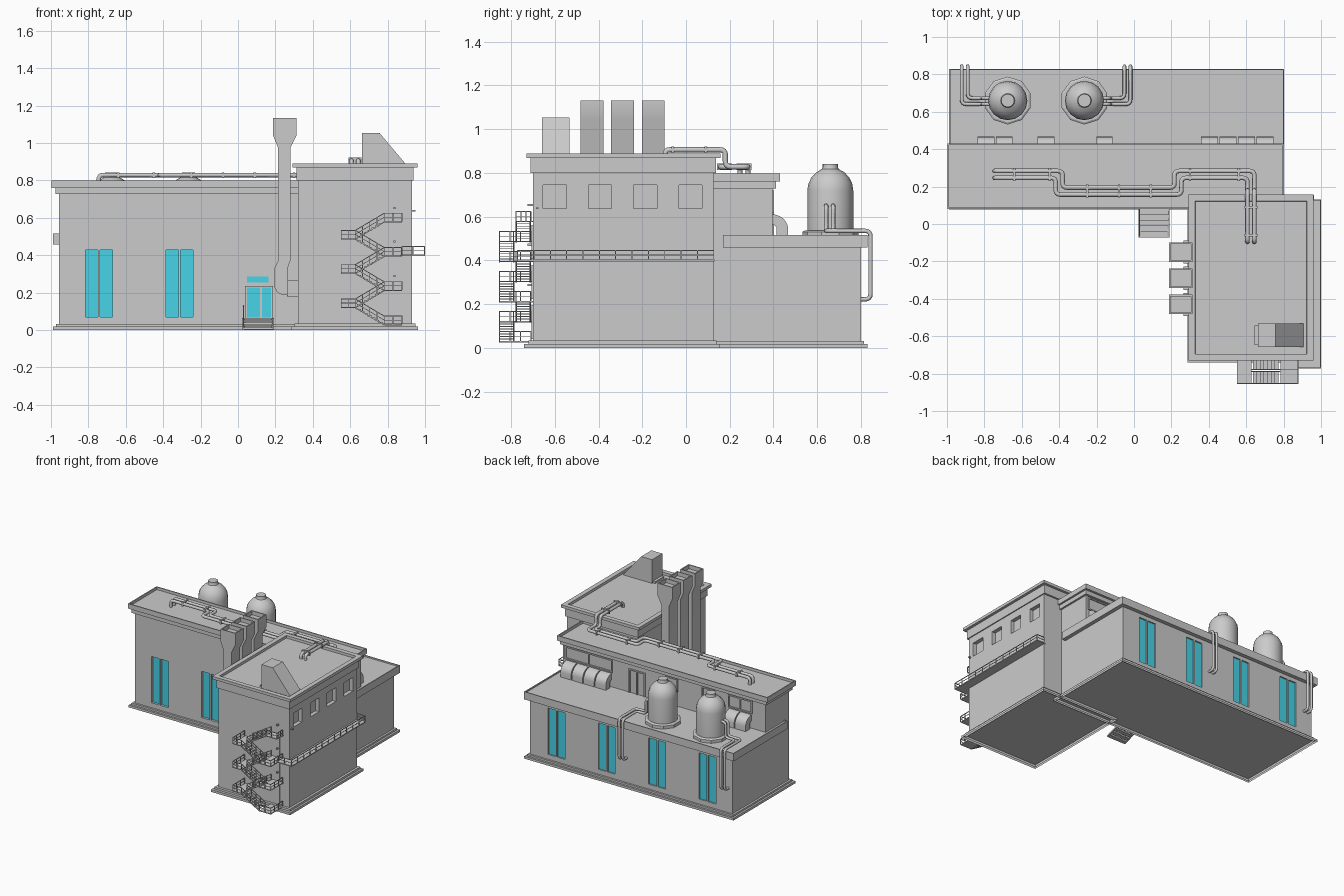
import bpy, bmesh, math
from mathutils import Vector, Matrix

cube = bpy.data.objects.get("Cube")
if cube:
    bpy.data.objects.remove(cube, do_unlink=True)


def material(name, rgb):
    m = bpy.data.materials.new(name)
    m.use_nodes = True
    m.diffuse_color = (*rgb, 1)
    m.node_tree.nodes["Principled BSDF"].inputs["Base Color"].default_value = (*rgb, 1)
    return m


GREY = material("concrete grey", (0.6, 0.6, 0.6))
CYAN = material("cyan glass", (0.065, 0.67, 0.82))


def finish(bm, name, mat=GREY, smooth=False):
    bmesh.ops.recalc_face_normals(bm, faces=bm.faces)
    me = bpy.data.meshes.new(name)
    bm.to_mesh(me)
    bm.free()
    me.materials.append(mat)
    ob = bpy.data.objects.new(name, me)
    bpy.context.collection.objects.link(ob)
    if smooth:
        bpy.ops.object.select_all(action='DESELECT')
        ob.select_set(True)
        bpy.context.view_layer.objects.active = ob
        bpy.ops.object.shade_smooth_by_angle(angle=math.radians(35))
    return ob


def box(bm, x0, x1, y0, y1, z0, z1):
    mat = Matrix.Translation(((x0 + x1) / 2, (y0 + y1) / 2, (z0 + z1) / 2)) @ \
        Matrix.Diagonal((x1 - x0, y1 - y0, z1 - z0, 1))
    return bmesh.ops.create_cube(bm, size=1, matrix=mat)["verts"]


def bar(bm, a, b, r=0.0022):
    a, b = Vector(a), Vector(b)
    d = b - a
    mat = Matrix.Translation((a + b) / 2) @ d.to_track_quat('Z', 'Y').to_matrix().to_4x4() @ \
        Matrix.Diagonal((2 * r, 2 * r, d.length, 1))
    bmesh.ops.create_cube(bm, size=1, matrix=mat)


def boxes(name, items, mat=GREY):
    bm = bmesh.new()
    for it in items:
        box(bm, *it)
    return finish(bm, name, mat)


def sink(bm, face, rim, depth):
    # flat rim around a straight-sided recess
    bmesh.ops.inset_region(bm, faces=[face], thickness=rim)
    bmesh.ops.inset_region(bm, faces=[face], thickness=0.0005)
    bmesh.ops.translate(bm, verts=face.verts, vec=(0, 0, -depth))


def sunk_box(bm, dims, rim, depth):
    top = max({f for v in box(bm, *dims) for f in v.link_faces},
              key=lambda f: f.calc_center_median().z)
    sink(bm, top, rim, depth)


def carve(ob, items):
    cutter = boxes("cutter", items)
    cutter.hide_render = True
    mod = ob.modifiers.new("recess", 'BOOLEAN')
    mod.operation, mod.solver, mod.object = 'DIFFERENCE', 'EXACT', cutter
    bpy.context.view_layer.objects.active = ob
    bpy.ops.object.modifier_apply(modifier="recess")
    bpy.data.objects.remove(cutter, do_unlink=True)


def extrude(bm, pts, vec):
    f = bm.faces.new([bm.verts.new(p) for p in pts])
    g = bmesh.ops.extrude_face_region(bm, geom=[f])["geom"]
    bmesh.ops.translate(bm, verts=[v for v in g if isinstance(v, bmesh.types.BMVert)], vec=vec)


def lathe(bm, rings, x, y, steps, turn=0):
    c, s = math.cos(turn), math.sin(turn)
    verts = [bm.verts.new((x + r * c, y + r * s, z)) for r, z in rings]
    edges = [bm.edges.new(e) for e in zip(verts, verts[1:])]
    bmesh.ops.spin(bm, geom=verts + edges, cent=(x, y, 0), axis=(0, 0, 1), angle=math.tau, steps=steps)
    bmesh.ops.remove_doubles(bm, verts=bm.verts, dist=0.0005)


def pipe(name, pts, r=0.012, bend=0.025):
    # round each corner of the path, then sweep a circle along it
    pts = [Vector(p) for p in pts]
    path = [pts[0]]
    for p, c, n in zip(pts, pts[1:], pts[2:]):
        b = min(bend, (p - c).length * 0.45, (n - c).length * 0.45)
        s, e = c + (p - c).normalized() * b, c + (n - c).normalized() * b
        path += [s.lerp(c, t).lerp(c.lerp(e, t), t) for t in (0, 0.25, 0.5, 0.75, 1)]
    path.append(pts[-1])
    cu = bpy.data.curves.new(name, 'CURVE')
    cu.dimensions = '3D'
    cu.bevel_depth, cu.bevel_resolution, cu.use_fill_caps = r, 2, True
    sp = cu.splines.new('POLY')
    sp.points.add(len(path) - 1)
    for q, p in zip(sp.points, path):
        q.co = (*p, 1)
    sp.use_smooth = True
    cu.materials.append(GREY)
    bpy.context.collection.objects.link(bpy.data.objects.new(name, cu))


# Walls
hall = boxes("hall_walls", [(-0.957, 0.773, 0.107, 0.395, 0.025, 0.77)])
rear = boxes("rear_walls", [(-0.957, 0.773, 0.39, 0.80, 0.025, 0.47)])
tower = boxes("tower_walls", [(0.322, 0.93, -0.70, 0.125, 0.025, 0.82)])

# Tall paired windows, recessed
back = [(-0.743 + 0.43 * k + s * 0.039 - 0.033, -0.743 + 0.43 * k + s * 0.039 + 0.033)
        for k in range(4) for s in (-1, 1)]
front = back[:4]
carve(hall, [(a, b, 0.09, 0.13, 0.07, 0.428) for a, b in front])
carve(rear, [(a, b, 0.784, 0.82, 0.07, 0.428) for a, b in back])
boxes("tall_windows", [(a, b, 0.124, 0.131, 0.07, 0.428) for a, b in front] +
      [(a, b, 0.783, 0.79, 0.07, 0.428) for a, b in back], CYAN)

# Tower side windows
carve(tower, [(0.90, 0.95, y - 0.053, y + 0.053, 0.638, 0.745)
              for y in [-0.60 + 0.207 * k for k in range(4)]])

# Stepped plinths, open underneath
bm = bmesh.new()
for dims in [(-0.988, 0.803, 0.077, 0.83, 0, 0.018), (-0.973, 0.788, 0.092, 0.815, 0, 0.032),
             (0.287, 0.963, -0.74, 0.155, 0, 0.018), (0.302, 0.948, -0.72, 0.14, 0, 0.034)]:
    box(bm, *dims)
under = [f for f in bm.faces if f.calc_center_median().z < 0.001]
bmesh.ops.recalc_face_normals(bm, faces=bm.faces)
bmesh.ops.delete(bm, geom=under, context='FACES_ONLY')
finish(bm, "plinths")

# Roof rims with bands below
bm = bmesh.new()
sunk_box(bm, (-0.997, 0.803, 0.08, 0.43, 0.76, 0.798), 0.012, 0.02)
box(bm, -0.977, 0.788, 0.092, 0.412, 0.728, 0.762)
finish(bm, "hall_roof")
bm = bmesh.new()
sunk_box(bm, (-0.988, 0.803, 0.17, 0.83, 0.458, 0.517), 0.01, 0.01)
finish(bm, "rear_roof")
bm = bmesh.new()
sunk_box(bm, (0.292, 0.959, -0.73, 0.157, 0.868, 0.89), 0.05, 0.02)
box(bm, 0.314, 0.938, -0.712, 0.138, 0.80, 0.87)
finish(bm, "tower_roof")

# Roof vent with sloped back
bm = bmesh.new()
vent = [(0.663, 0.86), (0.663, 1.053), (0.757, 1.053), (0.907, 0.875), (0.907, 0.86)]
extrude(bm, [(x, -0.658, z) for x, z in vent], (0, 0.125, 0))
box(bm, 0.643, 0.67, -0.648, -0.543, 0.86, 0.885)
finish(bm, "roof_vent")

# Three exhaust stacks
profile = [(0.273, 0.185), (0.238, 0.187), (0.211, 0.2), (0.196, 0.225), (0.193, 0.27), (0.195, 0.33),
           (0.215, 0.37), (0.215, 0.973), (0.186, 1.043), (0.186, 1.132), (0.314, 1.132),
           (0.314, 1.043), (0.28, 0.973), (0.28, 0.37), (0.265, 0.33), (0.265, 0.26)]
bm = bmesh.new()
for y in (-0.15, -0.29, -0.43):
    extrude(bm, [(x, y - 0.052, z) for x, z in profile], (0, 0.104, 0))
    box(bm, 0.265, 0.325, y - 0.062, y + 0.062, 0.175, 0.268)
bmesh.ops.recalc_face_normals(bm, faces=bm.faces)
for f in [f for f in bm.faces if f.calc_center_median().z > 1.13]:
    sink(bm, f, 0.012, 0.03)
finish(bm, "exhaust_stacks", smooth=True)

# Tanks and their pipes, mirrored about the pair's centre
for side, label in ((-1, "right"), (1, "left")):
    cx = -0.47 + side * 0.205
    bm = bmesh.new()
    lathe(bm, [(0, 0.50), (0.128, 0.50), (0.128, 0.53), (0.118, 0.536), (0, 0.536)], cx, 0.66, 10, math.pi / 10)
    finish(bm, label + "_tank_base")
    bm = bmesh.new()
    dome = [(0.105 * math.cos(t), 0.72 + 0.105 * math.sin(t)) for t in (0.3, 0.6, 0.9, 1.2)]
    lathe(bm, [(0.105, 0.52), (0.105, 0.72)] + dome + [(0.035, 0.825), (0.035, 0.842), (0, 0.842)], cx, 0.66, 16)
    finish(bm, label + "_tank", smooth=True)
    for s in (-1, 1):
        y, x = 0.657 + s * 0.016, -0.47 + side * (0.435 - s * 0.016)
        pipe(label + "_tank_pipe", [(cx + side * 0.08, y, 0.65), (cx + side * 0.135, y, 0.65),
             (cx + side * 0.135, y, 0.535), (x, y, 0.535), (x, 0.844, 0.535),
             (x, 0.844, 0.222), (x, 0.78, 0.222)], 0.01)

# Twin roof pipes with clamps
for s in (-1, 1):
    d = s * 0.0185
    pipe("roof_pipe", [(-0.745, 0.265 + d, 0.77), (-0.745, 0.265 + d, 0.828), (-0.40 + d, 0.265 + d, 0.828),
         (-0.40 + d, 0.176 + d, 0.828), (0.235 - d, 0.176 + d, 0.828), (0.235 - d, 0.265 + d, 0.828),
         (0.625 + d, 0.265 + d, 0.828), (0.625 + d, 0.18, 0.828), (0.625 + d, 0.18, 0.906),
         (0.625 + d, -0.095, 0.906), (0.625 + d, -0.095, 0.86)])
bm = bmesh.new()
for x, y in [(-0.64, 0.265), (-0.45, 0.265), (-0.25, 0.176), (-0.08, 0.176), (0.09, 0.176), (0.30, 0.265), (0.56, 0.265)]:
    box(bm, x - 0.006, x + 0.006, y - 0.034, y + 0.034, 0.813, 0.843)
for y in (0.09, -0.06):
    box(bm, 0.591, 0.659, y - 0.006, y + 0.006, 0.891, 0.921)
finish(bm, "pipe_clamps")

# Elbow vents, windows and door above the rear roof
bm, fr = bmesh.new(), bmesh.new()
for a, b, n in [(-0.84, -0.645, 2), (-0.52, -0.42, 1), (-0.205, -0.11, 1), (0.355, 0.75, 4)]:
    w = (b - a) / n
    turns = [i * math.pi / 12 for i in range(7)]
    elbow = [(0.39 + 0.077 * math.sin(t), 0.545 + 0.066 * math.cos(t)) for t in turns] + [(0.467, 0.50), (0.415, 0.50)]
    elbow += [(0.39 + 0.025 * math.sin(t), 0.545 + 0.02 * math.cos(t)) for t in reversed(turns)]
    for k in range(n):
        extrude(bm, [(a + k * w + 0.004, y, z) for y, z in elbow], (w - 0.008, 0, 0))
    panes = 2 if n > 1 else 1
    for k in range(panes + 1):
        x = a + k * (b - a) / panes
        box(fr, x - 0.005, x + 0.005, 0.39, 0.403, 0.62, 0.72)
    for z in (0.62, 0.71):
        box(fr, a, b, 0.39, 0.403, z, z + 0.01)
finish(bm, "rear_vents", smooth=True)
for x in (0.075, 0.14, 0.205):
    box(fr, x - 0.005, x + 0.005, 0.39, 0.403, 0.5, 0.69)
box(fr, 0.075, 0.205, 0.39, 0.403, 0.68, 0.69)
finish(fr, "rear_window_and_door_frames")

# Front entrance
boxes("entrance_frame", [(0.037, 0.186, 0.092, 0.112, 0.03, 0.235)])
boxes("entrance_glass", [(0.047, 0.117, 0.088, 0.094, 0.066, 0.226), (0.127, 0.177, 0.088, 0.094, 0.066, 0.226),
                         (0.047, 0.164, 0.101, 0.108, 0.255, 0.287)], CYAN)
bm = bmesh.new()
for k in range(5):
    box(bm, 0.03, 0.184, -0.072 + 0.03 * k, -0.04 + 0.03 * k, 0.013 * k + 0.003, 0.013 * (k + 1))
box(bm, 0.03, 0.184, 0.078, 0.11, 0.045, 0.065)
for x in (0.03, 0.184):
    bar(bm, (x, -0.07, 0.006), (x, 0.09, 0.058), 0.005)
finish(bm, "entrance_steps")
bm = bmesh.new()
bar(bm, (0.03, -0.065, 0.065), (0.03, 0.09, 0.13))
for y, z in ((-0.065, 0), (0.01, 0.03), (0.09, 0.06)):
    bar(bm, (0.03, y, z), (0.03, y, 0.092 + y * 0.42))
finish(bm, "entrance_rail")


def railing(bm, a, b, n, h=0.043):
    a, b, up = Vector(a), Vector(b), Vector((0, 0, h))
    bar(bm, a + up, b + up)
    bar(bm, a + up / 2, b + up / 2, 0.0015)
    for k in range(n + 1):
        p = a.lerp(b, k / n)
        bar(bm, p, p + up)


# Side walkway
bm = bmesh.new()
box(bm, 0.92, 1.0, -0.773, 0.13, 0.396, 0.403)
box(bm, 0.87, 1.0, -0.773, -0.70, 0.396, 0.403)
for a, b, n in [((0.997, -0.77), (0.997, 0.127), 12), ((0.93, 0.127), (0.997, 0.127), 1),
                ((0.875, -0.77), (0.997, -0.77), 2)]:
    railing(bm, (*a, 0.403), (*b, 0.403), n)
finish(bm, "side_walkway")

# Zigzag fire escape: outer lane climbs left, inner lane climbs back
bm = bmesh.new()
for k in range(7):
    z = 0.031 + 0.0917 * k
    x0, x1 = (0.782, 0.877) if k % 2 == 0 else (0.552, 0.627)
    y0 = -0.853 if k < 6 else -0.777
    box(bm, x0, x1, y0, -0.69, z - 0.006, z)
    railing(bm, (x0, y0, z), (x1, y0, z), 2)
    outer = x1 if k % 2 == 0 else x0
    railing(bm, (outer, y0, z), (outer, -0.71, z), 3)
    if k == 6:
        continue
    lane = (-0.853, -0.788) if k % 2 == 0 else (-0.777, -0.712)
    s, e = (0.782, 0.627) if k % 2 == 0 else (0.627, 0.782)
    for i in range(1, 8):
        x, h = s + (e - s) * i / 8, z + 0.0917 * i / 8
        box(bm, x - 0.011, x + 0.011, *lane, h - 0.004, h)
    for y in lane:
        bar(bm, (s, y, z - 0.004), (e, y, z + 0.0877), 0.003)
        railing(bm, (s, y, z), (e, y, z + 0.0917), 4)
finish(bm, "fire_escape")

# Tower doors and lamps
boxes("tower_doors", [(0.80, 0.85, -0.706, -0.69, z, z + 0.155) for z in (0.04, 0.223, 0.407)])
boxes("tower_lamps", [(0.831, 0.841, -0.725, -0.69, z, z + 0.01) for z in (0.283, 0.467, 0.648)] +
      [(0.92, 0.95, -0.685, -0.675, 0.634, 0.641)])
